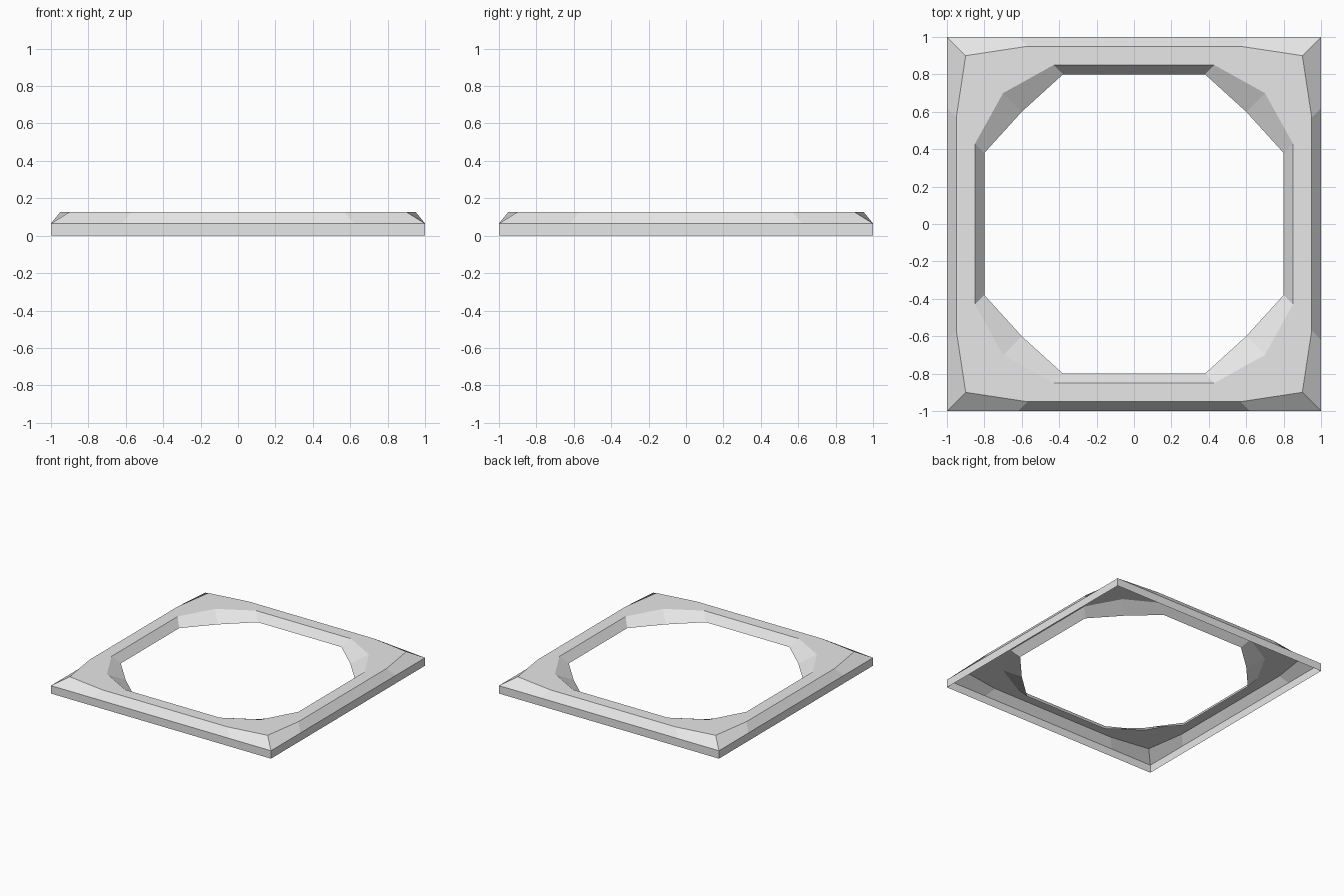
import bpy, bmesh

if "Cube" in bpy.data.objects:
    bpy.data.objects.remove(bpy.data.objects["Cube"])

# Rings of the open-bottomed frame: (side point along, side point out, corner, z)
RINGS = [
    (0.62, 1.00, 1.00, 0.000),   # foot of outer wall
    (0.62, 1.00, 1.00, 0.065),   # top of outer wall
    (0.57, 0.95, 0.90, 0.127),   # outer edge of flat top
    (0.43, 0.85, 0.70, 0.127),   # inner edge of flat top
    (0.38, 0.80, 0.60, 0.064),   # rim of the opening
]

def ring(bm, along, out, corner, z):
    """Three points per corner, turned round the four corners."""
    verts = []
    pts = [(out, along), (corner, corner), (along, out)]
    for _ in range(4):
        verts += [bm.verts.new((x, y, z)) for x, y in pts]
        pts = [(-y, x) for x, y in pts]
    return verts

# Bridge neighbouring rings with flat quads
bm = bmesh.new()
rings = [ring(bm, *r) for r in RINGS]
for a, b in zip(rings, rings[1:]):
    n = len(a)
    for i in range(n):
        j = (i + 1) % n
        bm.faces.new((a[i], a[j], b[j], b[i]))

mesh = bpy.data.meshes.new("bevelled_frame")
bm.to_mesh(mesh)
bm.free()

# Single light grey
grey = bpy.data.materials.new("light grey")
grey.diffuse_color = (0.8, 0.8, 0.8, 1)
grey.use_nodes = True
grey.node_tree.nodes["Principled BSDF"].inputs["Base Color"].default_value = grey.diffuse_color
mesh.materials.append(grey)

frame = bpy.data.objects.new("bevelled_frame", mesh)
bpy.context.collection.objects.link(frame)
